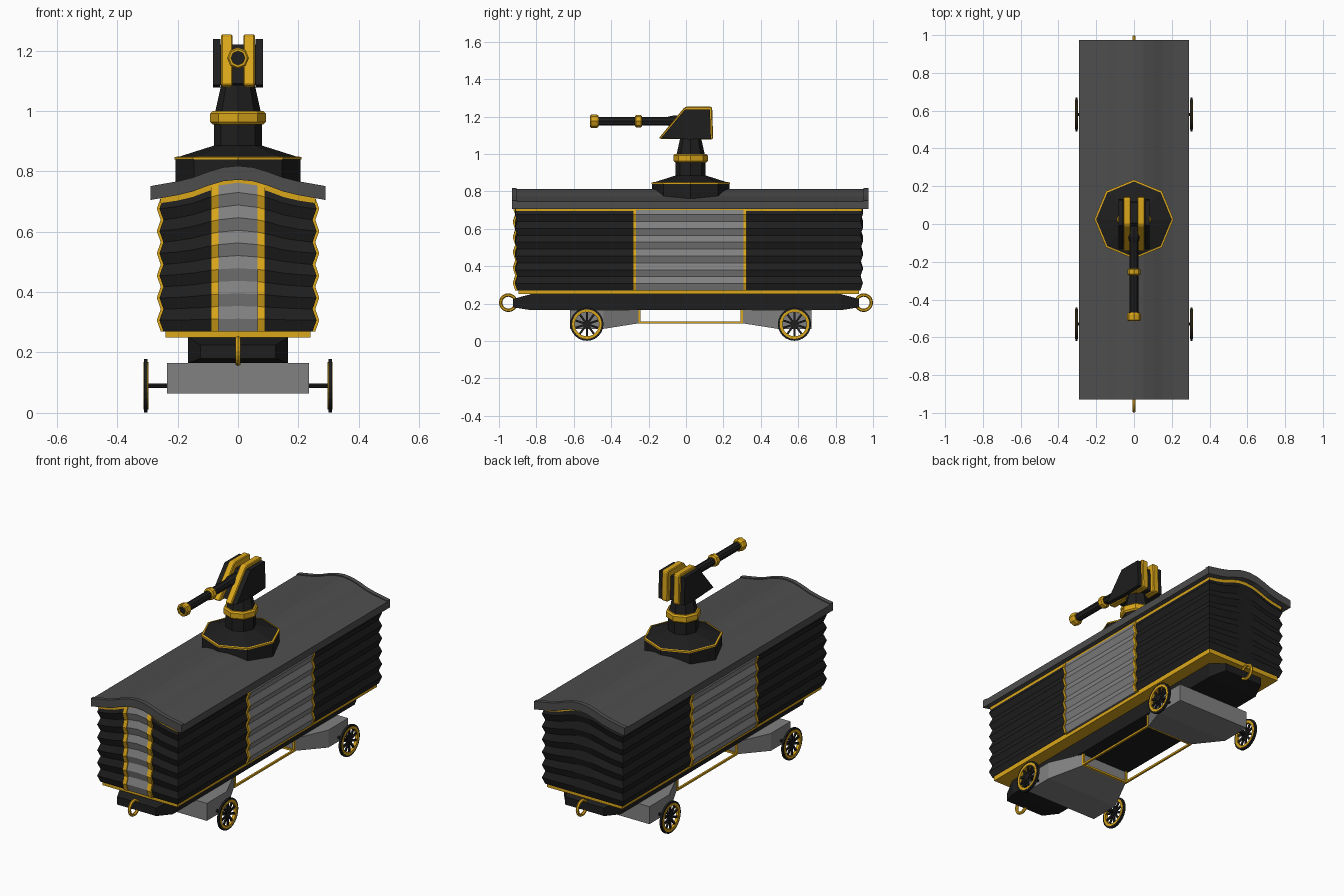
import bpy, bmesh
from math import cos, sin, pi
from mathutils import Vector, Matrix

if "Cube" in bpy.data.objects:
    bpy.data.objects.remove(bpy.data.objects["Cube"])


def mat(name, r, g, b):
    m = bpy.data.materials.new(name)
    m.diffuse_color = (r, g, b, 1)
    m.use_nodes = True
    m.node_tree.nodes["Principled BSDF"].inputs["Base Color"].default_value = m.diffuse_color
    return m


BLACK = mat("black", .013, .013, .013)
GOLD = mat("gold", .70, .38, .01)
GREY = mat("grey", .22, .22, .22)
SLATE = mat("slate", .075, .075, .075)
YC = .025  # mirror plane of the running gear


def finish(bm, name, m):
    bmesh.ops.remove_doubles(bm, verts=bm.verts, dist=1e-5)
    bmesh.ops.recalc_face_normals(bm, faces=bm.faces)
    me = bpy.data.meshes.new(name)
    bm.to_mesh(me)
    bm.free()
    me.materials.append(m)
    ob = bpy.data.objects.new(name, me)
    bpy.context.collection.objects.link(ob)
    return ob


def loft(name, rings, m, closed=False, caps=True):
    """Skin a list of point rings; optionally close the series onto itself."""
    bm = bmesh.new()
    vs = [[bm.verts.new(p) for p in r] for r in rings]
    n = len(vs[0])
    for a, b in zip(vs, vs[1:] + ([vs[0]] if closed else [])):
        for i in range(n):
            bm.faces.new((a[i], a[(i + 1) % n], b[(i + 1) % n], b[i]))
    if caps and not closed:
        bm.faces.new(vs[0])
        bm.faces.new(vs[-1])
    return finish(bm, name, m)


def lathe(name, prof, loc, m, axis='z', n=8, closed=False):
    """Revolve (radius, height) points about an axis."""
    rot = {'z': Matrix(), 'y': Matrix.Rotation(-pi / 2, 4, 'X'),
           'x': Matrix.Rotation(pi / 2, 4, 'Y')}[axis]
    rings = [[Vector(loc) + rot @ Vector((r * cos(2 * pi * i / n), r * sin(2 * pi * i / n), h))
              for i in range(n)] for r, h in prof]
    return loft(name, rings, m, closed)


def hull(name, pts, m):
    bm = bmesh.new()
    for p in pts:
        bm.verts.new(p)
    bmesh.ops.convex_hull(bm, input=bm.verts)
    return finish(bm, name, m)


def box(name, x, y, z, m):
    return hull(name, [(a, b, c) for a in x for b in y for c in z], m)


def side_plate(name, prof, x0, x1, m):
    return loft(name, [[(x, y, z) for y, z in prof] for x in (x0, x1)], m)


# roof underside height across the width
ROOF = [(0, .772), (.05, .767), (.1, .752), (.15, .733), (.2, .721), (.29, .705)]


def h(x):
    x = abs(x)
    for (a, za), (b, zb) in zip(ROOF, ROOF[1:]):
        if x <= b:
            return za + (zb - za) * (x - a) / (b - a)
    return ROOF[-1][1]


def corrugated(name, plan, m, rows=12, out=0., band=None):
    """Wall from plan points (x, y, nx, ny), folded outward on odd rows."""
    rings = []
    for j in range(rows + 1):
        t, off = j / rows, out + (.013 if j % 2 and rows > 1 else 0)
        ring = []
        for x, y, nx, ny in plan:
            top = h(x)
            lo = top - band if band else .27
            ring.append((x + nx * off, y + ny * off, lo + (top - lo) * t))
        rings.append(ring)
    return loft(name, rings, m, caps=len(plan) < 8)


# wagon body
BX, YF, YB = .247, -.902, .932
xs = [-BX, -.2, -.15, -.1, -.05, 0, .05, .1, .15, .2, BX]
sgn = lambda x: (abs(x) == BX) * (1 if x > 0 else -1)
plan = [(x, YF, sgn(x), -1) for x in xs] + [(x, YB, sgn(x), 1) for x in reversed(xs)]
corrugated("body_walls", plan, BLACK)
corrugated("eave_trim", plan, GOLD, rows=1, out=.009, band=.018)
box("floor_tray", (-.24, .24), (-.895, .925), (.25, .278), GOLD)

# sliding side doors with gold posts
for s, side in ((1, "right"), (-1, "left")):
    for part, y0, y1, m, o in (("door", -.268, .308, GREY, .005),
                               ("door_post_front", -.283, -.268, GOLD, .009),
                               ("door_post_back", .308, .323, GOLD, .009)):
        corrugated(f"{side}_{part}", [(s * BX, y0, s, 0), (s * BX, y1, s, 0),
                                      (s * .22, y1, 0, 0), (s * .22, y0, 0, 0)], m, out=o)

# front door with gold posts
for part, px, m, o in (("front_door", (-.065, 0, .065), GREY, .006),
                       ("front_door_post_left", (-.09, -.065), GOLD, .011),
                       ("front_door_post_right", (.065, .09), GOLD, .011)):
    corrugated(part, [(x, YF, 0, -1) for x in px] +
               [(x, YF + .03, 0, 0) for x in reversed(px)], m, out=o)

# curved roof with slightly raised end lips
half = ROOF[:0:-1]
under = [(-x, z) for x, z in half] + ROOF
for name, y0, y1, up in (("roof", -.91, .955, .041), ("roof_lip_front", -.93, -.905, .046),
                         ("roof_lip_back", .95, .975, .046)):
    prof = under + [(x, z + up) for x, z in reversed(under)]
    loft(name, [[(x, y, z) for x, z in prof] for y in (y0, y1)], SLATE)

# chassis beam with tapered ends
hull("chassis", [(sx * x, YC - .025 + sy * y, z) for sx in (1, -1) for sy in (1, -1)
                 for x, y, z in ((.165, .83, .165), (.165, .83, .25),
                                 (.125, .925, .18), (.125, .925, .225))], BLACK)

# running gear, front and back
for s, end in ((-1, "front"), (1, "back")):
    Y = lambda d: YC + s * d
    box(end + "_bogie", (-.235, .235), (Y(.465), Y(.645)), (.065, .166), GREY)
    hull(end + "_bogie_arm", [(sx * x, Y(d), z) for sx in (1, -1) for x, d, z in
                              ((.235, .465, .065), (.235, .465, .166),
                               (.15, .275, .095), (.15, .275, .166))], GREY)
    # coupling ring
    c = [(.05 - .009 + .009 * cos(k * pi / 3), .009 * sin(k * pi / 3)) for k in range(6)]
    lathe(end + "_coupling_ring", c, (0, s * .95, .205), GOLD, 'x', 20, True)
    # wheels
    wy, wz = Y(.555), .09
    lathe(end + "_axle", [(.008, -.3), (.008, .3)], (0, wy, wz), BLACK, 'x', 8)
    for sx, side in ((1, "right"), (-1, "left")):
        w, o = f"{end}_{side}_wheel", (sx * .305, wy, wz)
        lathe(w + "_tyre", [(.078, -.006), (.089, -.006), (.089, .006), (.078, .006)],
              o, BLACK, 'x', 24, True)
        lathe(w + "_rim", [(.065, -.008), (.079, -.008), (.079, .008), (.065, .008)],
              o, GOLD, 'x', 24, True)
        lathe(w + "_hub", [(.016, -.008), (.016, .008)], o, BLACK, 'x', 12)
        bm = bmesh.new()
        for k in range(10):
            M = Matrix.Translation(o) @ Matrix.Rotation(k * pi / 5, 4, 'X')
            v = bmesh.ops.create_cube(bm, size=1, matrix=M @ Matrix.Translation((0, 0, .04))
                                      @ Matrix.Diagonal((.008, .011, .058, 1)))["verts"]
        finish(bm, w + "_spokes", BLACK)
    # gold frame ends under the chassis
    box(end + "_frame_crossbar", (-.155, .155), (Y(.267), Y(.279)), (.094, .105), GOLD)
    for sx, side in ((1, "right"), (-1, "left")):
        box(f"{end}_{side}_frame_post", (sx * .145, sx * .156), (Y(.267), Y(.279)),
            (.094, .17), GOLD)
for sx, side in ((1, "right"), (-1, "left")):
    box(side + "_frame_rail", (sx * .145, sx * .156), (YC - .275, YC + .275), (.094, .105), GOLD)

# turret base, column and collar
T = (0, YC, 0)
lathe("turret_base", [(.207, .75), (.207, .838), (.203, .846), (.08, .885)], T, BLACK)
lathe("turret_base_trim", [(.2, .839), (.21, .839), (.21, .847), (.2, .849)], T, GOLD, closed=True)
lathe("turret_column", [(.08, .87), (.08, .97)], T, BLACK)
lathe("turret_collar", [(.084, .955), (.092, .963), (.092, .992), (.084, 1.0)], T, GOLD)
lathe("turret_neck", [(.076, .995), (.056, 1.085)], T, BLACK)

# gun housing: slanted plates with gold bands between them
inner = [(-.132, 1.086), (-.005, 1.238), (.128, 1.238), (.133, 1.082), (.02, 1.078)]
core = [(-.11, 1.09), (.005, 1.22), (.115, 1.22), (.12, 1.085)]
band = [(-.145, 1.085), (-.128, 1.08), (.14, 1.078), (.145, 1.085), (.14, 1.246),
        (.133, 1.253), (.0, 1.253), (-.012, 1.245)]
side_plate("housing_core", core, -.07, .07, BLACK)
for sx, side in ((1, "right"), (-1, "left")):
    side_plate(side + "_housing_plate", inner, sx * .058, sx * .083, BLACK)
    b = side_plate(side + "_housing_band", band, sx * .018, sx * .056, GOLD)
    bev = b.modifiers.new("bevel", 'BEVEL')
    bev.width, bev.segments = .008, 1

# barrel with rings
B = (0, 0, 1.175)
lathe("barrel", [(.023, -.50), (.023, .0)], B, BLACK, 'y')
lathe("barrel_root", [(.023, -.1), (.03, -.07), (.03, .02)], B, BLACK, 'y')
lathe("barrel_ring", [(.026, -.272), (.034, -.266), (.034, -.241), (.026, -.235)], B, GOLD, 'y')
lathe("muzzle", [(.023, -.513), (.031, -.513), (.036, -.507), (.036, -.478),
                 (.03, -.468), (.022, -.468)], B, GOLD, 'y', closed=True)
